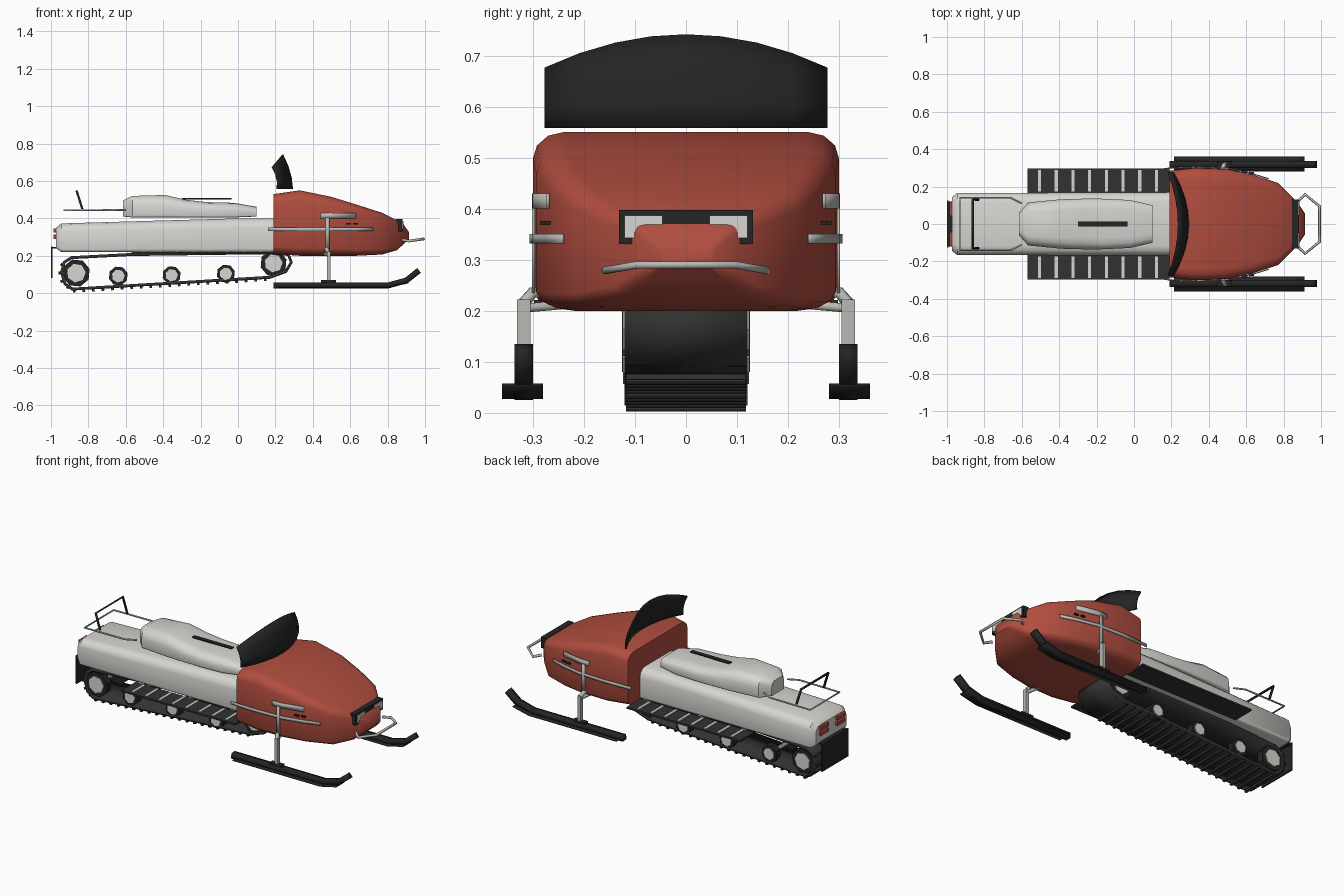
import bpy, bmesh, math
from mathutils import Vector, Matrix

cube = bpy.data.objects.get("Cube")
if cube:
    bpy.data.objects.remove(cube, do_unlink=True)


def material(name, r, g, b):
    m = bpy.data.materials.new(name)
    m.use_nodes = True
    m.diffuse_color = (r, g, b, 1)
    m.node_tree.nodes["Principled BSDF"].inputs["Base Color"].default_value = (r, g, b, 1)
    return m


RED = material("hood red", 0.44, 0.075, 0.05)
WHITE = material("body light grey", 0.68, 0.67, 0.64)
METAL = material("metal grey", 0.48, 0.48, 0.46)
BLACK = material("plastic black", 0.018, 0.018, 0.018)
RUBBER = material("rubber dark grey", 0.032, 0.032, 0.032)


def finish(name, bm, mat, angle=35):
    bmesh.ops.recalc_face_normals(bm, faces=bm.faces)
    me = bpy.data.meshes.new(name)
    bm.to_mesh(me)
    bm.free()
    me.materials.append(mat)
    me.shade_smooth()
    me.set_sharp_from_angle(angle=math.radians(angle))
    ob = bpy.data.objects.new(name, me)
    bpy.context.collection.objects.link(ob)
    return ob


def box(name, centre, size, mat, tilt=0):
    bm = bmesh.new()
    bmesh.ops.create_cube(bm, size=1, matrix=Matrix.Translation(centre)
                          @ Matrix.Rotation(tilt, 4, 'Y') @ Matrix.Diagonal((*size, 1)))
    return finish(name, bm, mat)


def sheet(name, rows, mat, thickness, closed=False, offset=0):
    """Grid of points joined into a sheet with a little thickness."""
    bm = bmesh.new()
    grid = [[bm.verts.new(p) for p in row] for row in rows]
    pairs = list(zip(grid, grid[1:])) + ([(grid[-1], grid[0])] if closed else [])
    for a, b in pairs:
        for i in range(len(a) - 1):
            bm.faces.new((a[i], a[i + 1], b[i + 1], b[i]))
    ob = finish(name, bm, mat)
    mod = ob.modifiers.new("thickness", 'SOLIDIFY')
    mod.thickness, mod.offset = thickness, offset
    return ob


def tube(name, pts, radius, mat):
    cu = bpy.data.curves.new(name, 'CURVE')
    cu.dimensions = '3D'
    cu.bevel_depth, cu.bevel_resolution, cu.use_fill_caps = radius, 1, True
    sp = cu.splines.new('POLY')
    sp.points.add(len(pts) - 1)
    for p, co in zip(sp.points, pts):
        p.co = (*co, 1)
    cu.materials.append(mat)
    ob = bpy.data.objects.new(name, cu)
    bpy.context.collection.objects.link(ob)
    return ob


def loft(name, stations, mat, top, bottom, angle=40, steps=3):
    """Rounded-rectangle sections (x, half width, low z, high z) along x."""
    bm = bmesh.new()
    rings = []
    for x, w, lo, hi in stations:
        half = []
        for (fx, fz), z, s, order in ((bottom, lo, -1, 1), (top, hi, 1, -1)):
            rx, rz = fx * w, fz * (hi - lo)
            arc = [(w - rx + rx * math.sin(t), z - s * rz + s * rz * math.cos(t))
                   for t in (math.pi / 2 * k / steps for k in range(steps + 1))]
            half += arc[::order]
        ring = half + [(-y, z) for y, z in reversed(half)]
        rings.append([bm.verts.new((x, y, z)) for y, z in ring])
    for a, b in zip(rings, rings[1:]):
        for i in range(len(a)):
            j = (i + 1) % len(a)
            bm.faces.new((a[i], a[j], b[j], b[i]))
    bm.faces.new(rings[0])
    bm.faces.new(rings[-1])
    return finish(name, bm, mat, angle)


# Main shells
loft("hood", [(0.19, 0.285, 0.21, 0.53), (0.33, 0.30, 0.20, 0.55), (0.50, 0.293, 0.20, 0.515),
              (0.63, 0.265, 0.20, 0.475), (0.77, 0.22, 0.207, 0.43), (0.85, 0.14, 0.23, 0.39),
              (0.885, 0.10, 0.262, 0.368), (0.915, 0.055, 0.29, 0.325)],
     RED, (0.2, 0.15), (0.27, 0.12))
loft("rear_body", [(-0.972, 0.145, 0.24, 0.35), (-0.945, 0.166, 0.22, 0.373),
                   (-0.5, 0.167, 0.22, 0.386), (0.0, 0.168, 0.22, 0.40), (0.2, 0.17, 0.22, 0.40)],
     WHITE, (0.3, 0.28), (0.1, 0.1))
loft("seat", [(-0.615, 0.06, 0.41, 0.495), (-0.565, 0.115, 0.405, 0.52), (-0.39, 0.132, 0.405, 0.525),
              (-0.28, 0.135, 0.405, 0.50), (-0.17, 0.135, 0.405, 0.487), (-0.02, 0.128, 0.405, 0.483),
              (0.10, 0.10, 0.41, 0.462)], WHITE, (0.45, 0.45), (0.1, 0.1))
box("seat_strap", (-0.168, 0, 0.505), (0.265, 0.026, 0.006), BLACK)

# Curved windshield
rows = []
for k in range(9):
    t = k / 4 - 1
    y = 0.275 * t
    foot = Vector((0.29 - 0.08 * t * t, y, 0.558))
    tip = Vector((0.238 - 0.055 * t * t, y, 0.74 - 0.065 * t * t))
    rows.append([foot.lerp(tip, s) + Vector((0.012 * math.sin(math.pi * s), 0, 0))
                 for s in (0, 0.33, 0.67, 1)])
sheet("windshield", rows, BLACK, 0.008)

# Headlight and front bumper
box("headlight_frame", (0.862, 0, 0.364), (0.036, 0.262, 0.066), BLACK)
for s in (1, -1):
    box("headlight_lens", (0.881, s * 0.083, 0.365), (0.006, 0.074, 0.044), WHITE)
tube("front_bumper", [(0.88, 0.125, 0.285), (0.915, 0.158, 0.279), (0.992, 0.095, 0.29),
                      (0.992, -0.095, 0.29), (0.915, -0.158, 0.279), (0.88, -0.125, 0.285)],
     0.008, METAL)

# Tail lights, mud flap and luggage rack
for s in (1, -1):
    for z in (0.302, 0.335):
        box("tail_light", (-0.975, s * 0.08, z), (0.022, 0.075, 0.022), RED)
box("mud_flap", (-0.996, 0, 0.165), (0.008, 0.25, 0.17), BLACK)
box("mud_flap_mount", (-0.975, 0, 0.243), (0.045, 0.24, 0.01), BLACK)
tube("rack_frame", [(-0.60, 0.11, 0.445), (-0.66, 0.14, 0.445), (-0.93, 0.14, 0.443),
                    (-0.93, -0.14, 0.443), (-0.66, -0.14, 0.445), (-0.60, -0.11, 0.445)],
     0.005, METAL)
tube("rack_backrest", [(-0.832, 0.13, 0.45), (-0.862, 0.13, 0.545),
                       (-0.862, -0.13, 0.545), (-0.832, -0.13, 0.45)], 0.007, BLACK)

# Running boards with light treads, and everything on both sides of the hood
for s in (1, -1):
    box("running_board", (-0.19, s * 0.231, 0.216), (0.76, 0.134, 0.01), RUBBER)
    for k in range(8):
        box("board_tread", (-0.505 + 0.0893 * k, s * 0.231, 0.2235), (0.017, 0.115, 0.005), WHITE)

    def strip(name, path, low, high, mat):
        sheet(name, [[(x, s * y, low), (x, s * y, high)] for x, y in path], mat, 0.006)

    strip("side_trim", [(0.16, 0.297), (0.33, 0.304), (0.50, 0.298), (0.63, 0.27), (0.72, 0.242)],
          0.332, 0.35, METAL)
    strip("side_badge_panel", [(0.44, 0.299), (0.50, 0.298), (0.63, 0.27)], 0.40, 0.43, METAL)
    strip("upright_trim", [(0.468, 0.299), (0.488, 0.299)], 0.235, 0.405, METAL)
    for x in (0.59, 0.628):
        box("side_vent", (x, s * (0.28 - (x - 0.59) * 0.22), 0.372), (0.026, 0.012, 0.008), BLACK)

    # Ski leg and suspension arms
    box("ski_leg", (0.485, s * 0.318, 0.137), (0.02, 0.026, 0.17), METAL)
    tube("ski_arm_upper", [(0.482, s * 0.318, 0.215), (0.475, s * 0.30, 0.236),
                           (0.465, s * 0.26, 0.236)], 0.012, METAL)
    tube("ski_arm_lower", [(0.482, s * 0.318, 0.205), (0.46, s * 0.24, 0.212)], 0.01, METAL)

    # Ski runner with turned-up tip, and its flat blade
    runner = [(0.19, 0.042), (0.22, 0.041), (0.80, 0.041), (0.90, 0.068), (0.968, 0.122)]
    sheet("ski_runner", [[(x, s * 0.300, z), (x, s * 0.336, z)] for x, z in runner], BLACK, 0.032)
    blade = [(0.215, 0.03), (0.80, 0.03), (0.91, 0.055)]
    sheet("ski_blade", [[(x, s * 0.28, z), (x, s * 0.36, z)] for x, z in blade], BLACK, 0.005)
    box("ski_mount", (0.485, s * 0.318, 0.06), (0.08, 0.03, 0.02), BLACK)

# Track belt
belt = [(-0.89, 0.19), (-0.93, 0.165), (-0.943, 0.11), (-0.925, 0.05), (-0.885, 0.022),
        (0.17, 0.085), (0.255, 0.115), (0.285, 0.165), (0.27, 0.205), (0.20, 0.217), (-0.57, 0.207)]
sheet("track_belt", [[(x, -0.12, z), (x, 0.12, z)] for x, z in belt], RUBBER, 0.016, closed=True)

# Track lugs along the lower run and around the rear
slope = math.atan2(0.063, 1.055)
for k in range(21):
    x = -0.875 + 0.051 * k
    z = 0.022 + (x + 0.885) * math.tan(slope)
    box("track_lug", (x, 0, z - 0.012), (0.014, 0.236, 0.014), RUBBER, -slope)
for a in (150, 180, 210, 240):
    t = math.radians(a)
    box("track_lug", (-0.865 + 0.088 * math.cos(t), 0, 0.108 + 0.088 * math.sin(t)),
        (0.016, 0.236, 0.014), RUBBER, -t)


# Wheels with light hubs
def wheel(name, x, z, radius, sides, y, depth, mat):
    bm = bmesh.new()
    bmesh.ops.create_cone(bm, cap_ends=True, segments=sides, radius1=radius, radius2=radius,
                          depth=depth, matrix=Matrix.Translation((x, y, z))
                          @ Matrix.Rotation(math.pi / 2, 4, 'X') @ Matrix.Rotation(0.3, 4, 'Z'))
    finish(name, bm, mat, 30)


for x, z, r in ((-0.865, 0.108, 0.075), (-0.64, 0.092, 0.052), (-0.355, 0.096, 0.05),
                (-0.065, 0.104, 0.05), (0.19, 0.16, 0.072)):
    for s in (1, -1):
        wheel("track_wheel", x, z, r, 8, s * 0.098, 0.04, BLACK)
        wheel("wheel_hub", x, z, r * 0.68, 7, s * 0.113, 0.02, WHITE)
    wheel("wheel_axle", x, z, 0.012, 6, 0, 0.19, METAL)
